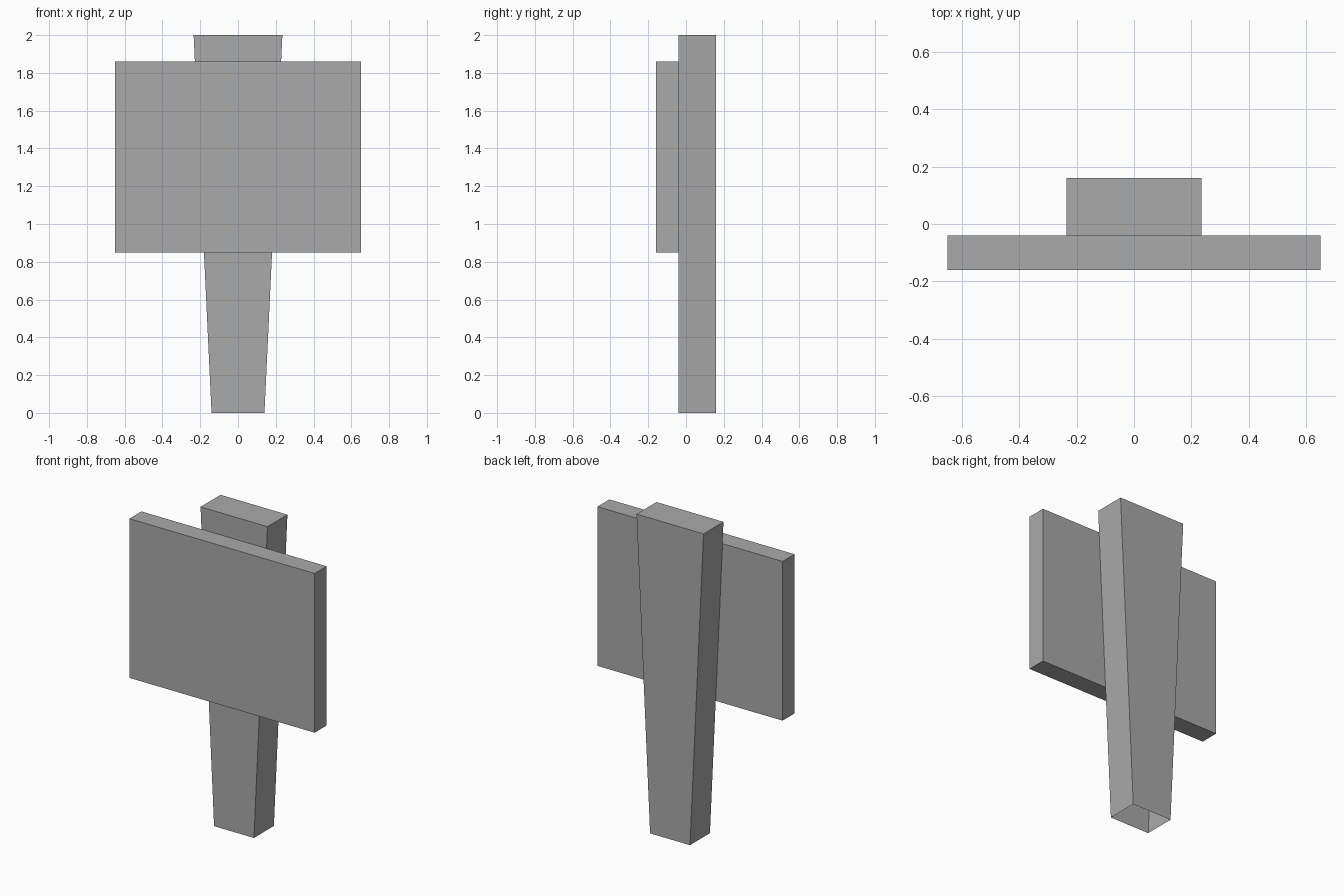
import bpy
import bmesh

default = bpy.data.objects.get("Cube")
if default:
    bpy.data.objects.remove(default, do_unlink=True)

grey = bpy.data.materials.new("plain_grey")
grey.use_nodes = True
colour = (0.4, 0.4, 0.4, 1)
grey.diffuse_color = colour
for node in grey.node_tree.nodes:
    if node.type == "BSDF_PRINCIPLED":
        node.inputs["Base Color"].default_value = colour


def tapered_box(name, half_bottom, half_top, y, z, open_bottom=False):
    """Box centred on x = 0 whose width changes from bottom to top."""
    bm = bmesh.new()
    bmesh.ops.create_cube(bm, size=2)
    for v in bm.verts:
        top = v.co.z > 0
        v.co.x *= half_top if top else half_bottom
        v.co.y = y[v.co.y > 0]
        v.co.z = z[top]
    bm.normal_update()
    if open_bottom:
        base = [f for f in bm.faces if f.normal.z < -0.9]
        bmesh.ops.delete(bm, geom=base, context="FACES_ONLY")
    mesh = bpy.data.meshes.new(name)
    bm.to_mesh(mesh)
    bm.free()
    mesh.materials.append(grey)
    obj = bpy.data.objects.new(name, mesh)
    bpy.context.collection.objects.link(obj)
    return obj


# Tapering post, hollow at the foot
tapered_box("post", 0.14, 0.235, (-0.04, 0.16), (0, 2), open_bottom=True)

# Flat board fixed to the front of the post
tapered_box("sign_board", 0.65, 0.65, (-0.16, -0.04), (0.85, 1.86))
